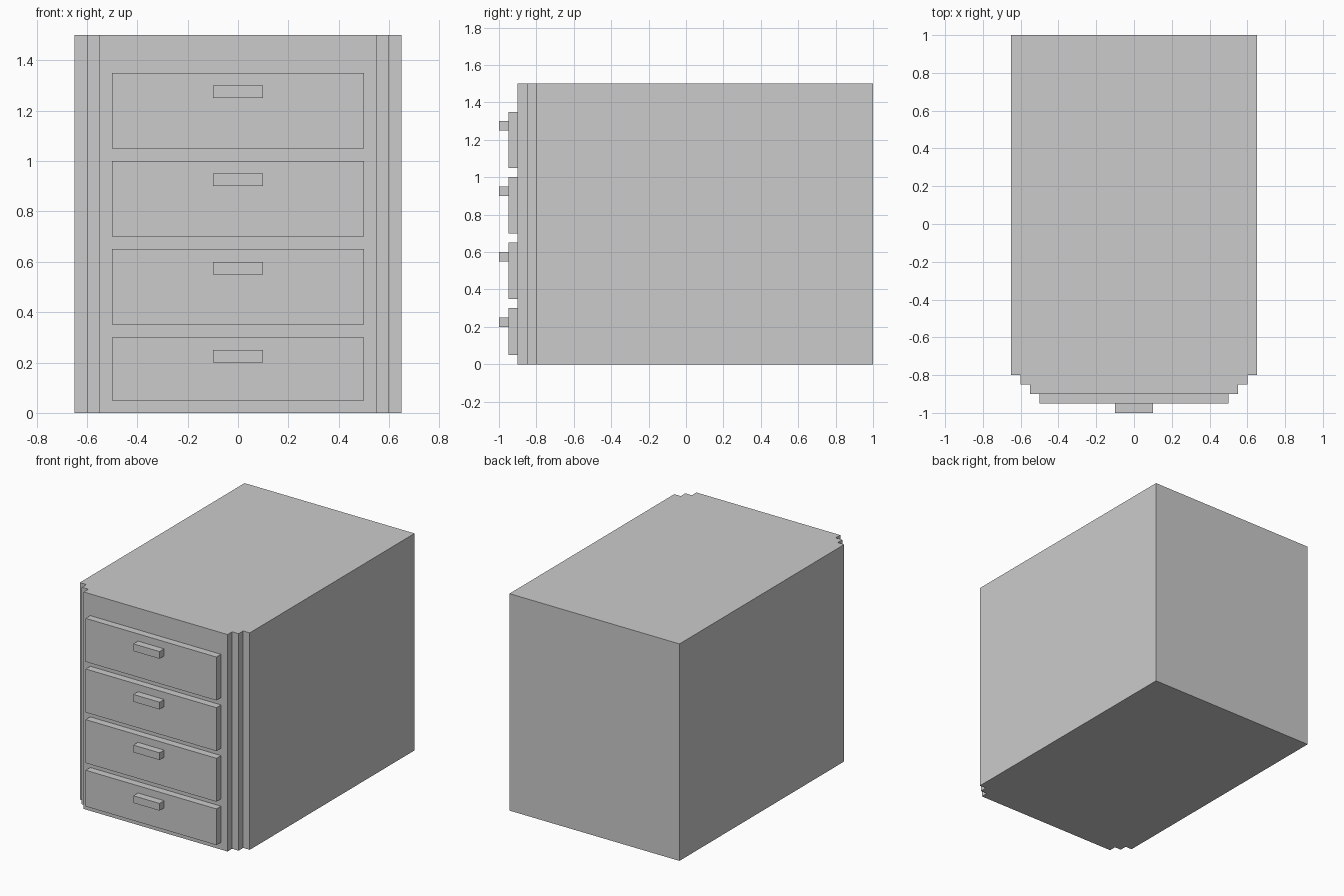
import bpy
import bmesh

if "Cube" in bpy.data.objects:
    bpy.data.objects.remove(bpy.data.objects["Cube"])


def finish(name, bm):
    bmesh.ops.recalc_face_normals(bm, faces=bm.faces)
    mesh = bpy.data.meshes.new(name)
    bm.to_mesh(mesh)
    bm.free()
    obj = bpy.data.objects.new(name, mesh)
    bpy.context.collection.objects.link(obj)
    return obj


def prism(name, outline, z0, z1):
    """Extrude a plan outline (x, y) from z0 up to z1."""
    bm = bmesh.new()
    base = bm.faces.new([bm.verts.new((x, y, z0)) for x, y in outline])
    top = bmesh.ops.extrude_face_region(bm, geom=[base])["geom"]
    verts = [v for v in top if isinstance(v, bmesh.types.BMVert)]
    bmesh.ops.translate(bm, verts=verts, vec=(0, 0, z1 - z0))
    return finish(name, bm)


def box(name, half_width, y0, y1, z0, z1):
    w = half_width
    return prism(name, [(-w, y0), (w, y0), (w, y1), (-w, y1)], z0, z1)


# Cabinet body with stepped front corners
right = [(0.55, -0.90), (0.55, -0.85), (0.60, -0.85),
         (0.60, -0.80), (0.65, -0.80), (0.65, 1.0)]
left = [(-x, y) for x, y in reversed(right)]
prism("cabinet_body", right + left, 0.0, 1.5)

# Drawer fronts with handles, the bottom one slightly shorter
drawers = [(0.05, 0.30), (0.35, 0.65), (0.70, 1.00), (1.05, 1.35)]
for i, (z0, z1) in enumerate(drawers, 1):
    box(f"drawer_front_{i}", 0.5, -0.95, -0.90, z0, z1)
    box(f"drawer_handle_{i}", 0.1, -1.0, -0.95, z1 - 0.10, z1 - 0.05)
